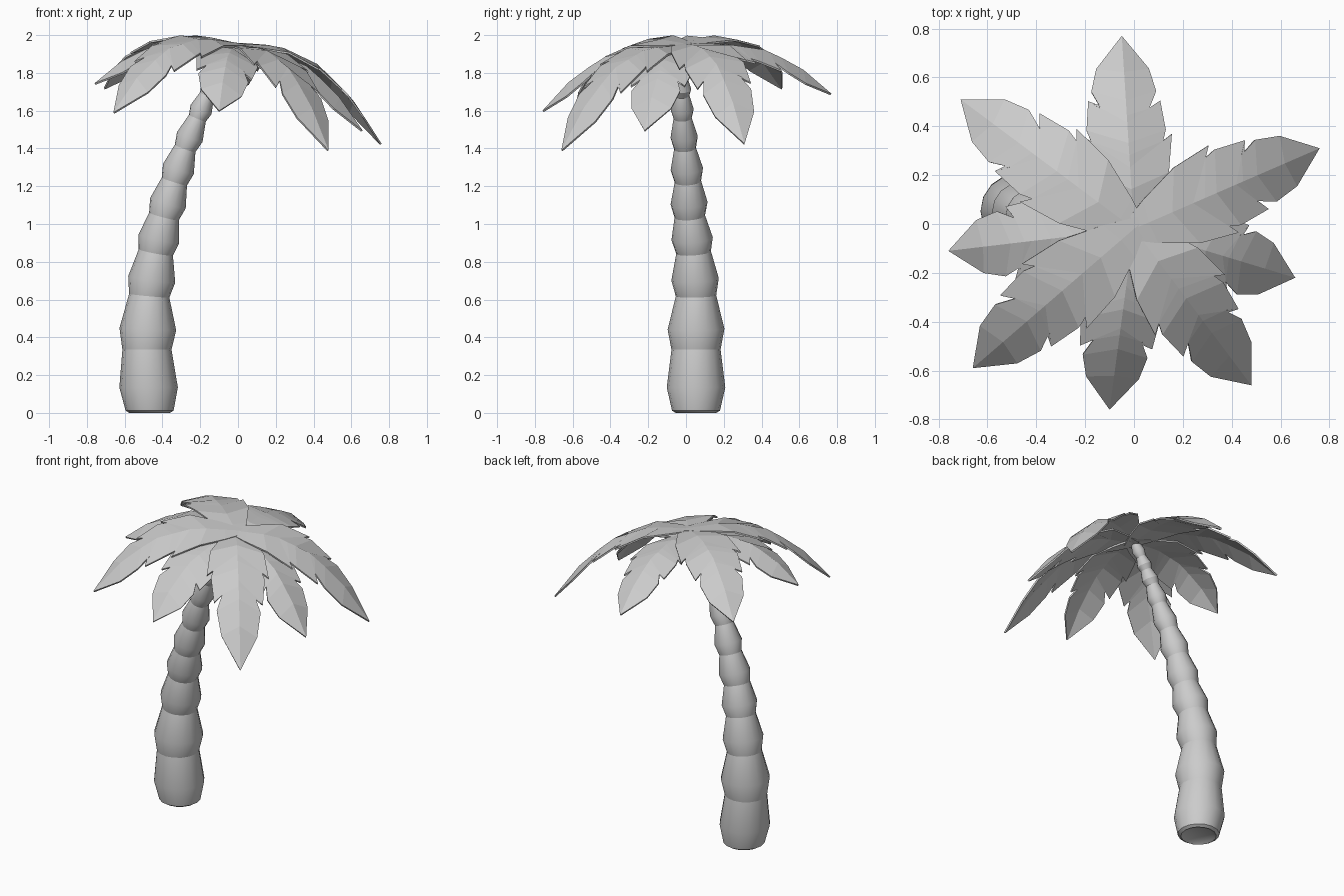
import bpy, bmesh, math
from mathutils import Vector

if "Cube" in bpy.data.objects:
    bpy.data.objects.remove(bpy.data.objects["Cube"])


def finish(name, bm, smooth=None):
    bmesh.ops.recalc_face_normals(bm, faces=bm.faces)
    me = bpy.data.meshes.new(name)
    bm.to_mesh(me)
    bm.free()
    ob = bpy.data.objects.new(name, me)
    bpy.context.collection.objects.link(ob)
    if smooth:
        bpy.ops.object.select_all(action='DESELECT')
        ob.select_set(True)
        bpy.context.view_layer.objects.active = ob
        bpy.ops.object.shade_smooth_by_angle(angle=math.radians(smooth))
    return ob


# Trunk: joints (x, y, z, radius), each segment bulging above its joint
joints = [(-.468, .053, .012, .127), (-.482, .053, .335, .13), (-.47, .053, .62, .107),
          (-.435, .04, .85, .092), (-.392, .02, 1.04, .081), (-.337, .01, 1.225, .07),
          (-.28, -.005, 1.4, .058), (-.215, -.018, 1.56, .048), (-.165, -.022, 1.68, .04),
          (-.12, -.026, 1.77, .035), (-.08, -.028, 1.85, .03), (-.03, -.03, 1.935, .025)]
SIDES = 16
rings = []
for i, (x, y, z, r) in enumerate(joints):
    c = Vector((x, y, z))
    a = Vector(joints[max(i - 1, 0)][:3])
    b = Vector(joints[min(i + 1, len(joints) - 1)][:3])
    axis = (b - a).normalized() if i else Vector((0, 0, 1))
    if rings:
        p, pr, pa = rings[-1]
        swell = 1.22 if i == 1 else 1.12 + .018 * i
        rings.append((p.lerp(c, .38), pr * swell, pa.lerp(axis, .5).normalized()))
    rings.append((c, r, axis))
joint_rings = range(4, len(rings) + 1, 2)
# bevelled foot with a dished underside
up = Vector((0, 0, 1))
rings = [(Vector((-.468, .053, .015)), .08, up), (Vector((-.468, .053, 0)), .108, up)] + rings

bm = bmesh.new()
loops = []
for c, r, axis in rings:
    u = Vector((0, 1, 0)).cross(axis).normalized()
    v = axis.cross(u)
    loops.append([bm.verts.new(c + r * (u * math.cos(t) + v * math.sin(t)))
                  for t in (math.tau * k / SIDES for k in range(SIDES))])
for a, b in zip(loops, loops[1:]):
    for k in range(SIDES):
        j = (k + 1) % SIDES
        bm.faces.new((a[k], a[j], b[j], b[k]))
bm.faces.new(loops[0])
bm.faces.new(loops[-1])
# crease every joint so the segments read separately
for n in joint_rings:
    for k in range(SIDES):
        bm.edges.get((loops[n][k], loops[n][(k + 1) % SIDES])).smooth = False
finish("trunk", bm, 30)

# Fronds: half outline as (distance along, half width, matching midrib distance)
outline = [(-.04, .03, -.04), (.08, .095, .07), (.25, .165, .18), (.45, .19, .28),
           (.415, .15, .34), (.47, .165, .4), (.64, .15, .5), (.59, .1, .54),
           (.69, .135, .62), (.83, .11, .78)]
# tip position and height offset at the crown, so alternate fronds overlap
tips = [(-.05, .77, 1.69, -.025), (-.71, .51, 1.72, .008), (-.76, -.11, 1.745, -.022),
        (-.66, -.59, 1.59, .012), (-.10, -.76, 1.6, -.022), (.48, -.66, 1.39, 0),
        (.66, -.22, 1.495, -.025), (.76, .31, 1.425, .01)]
crown_up = Vector((.18, -.06, 1)).normalized()
KNOTS = [-.04, .25, .5, .74, 1]


def frond(name, tip, lift):
    p0 = Vector((0, -.02, 1.952 + lift))
    p2 = Vector(tip)
    p1 = p0.lerp(p2, .6)
    p1.z = 2.04 - .12 * p1.x + .04 * p1.y + lift
    side = crown_up.cross(p2 - p0).normalized()

    # midrib bends only at a few knots, giving broad flat facets
    def rib(t):
        def curve(s):
            return p0 * (1 - s) ** 2 + p1 * 2 * s * (1 - s) + p2 * s * s
        k = next(i for i in range(4) if t <= KNOTS[i + 1])
        a, b = KNOTS[k], KNOTS[k + 1]
        pa, pb = curve(a), curve(b)
        return pa.lerp(pb, (t - a) / (b - a)), (pb - pa).normalized()

    def edge_point(t, w, s):
        p, d = rib(t)
        droop = (.04 if lift >= 0 else .12) + .2 * max(t, 0)
        return p + side * s * w - d.cross(side) * w * droop

    bm = bmesh.new()
    mid = [bm.verts.new(rib(m)[0]) for _, _, m in outline] + [bm.verts.new(p2)]
    for s in (1, -1):
        edge = [bm.verts.new(edge_point(t, w, s)) for t, w, _ in outline]
        for k in range(len(outline)):
            f = [mid[k], mid[k + 1]] + edge[k:k + 2][::-1]
            bm.faces.new(f if s > 0 else f[::-1])
    ob = finish(name, bm)
    m = ob.modifiers.new("thickness", 'SOLIDIFY')
    m.thickness = .01
    m.offset = -1


for i, (x, y, z, lift) in enumerate(tips):
    frond(f"frond_{i + 1}", (x, y, z), lift)
